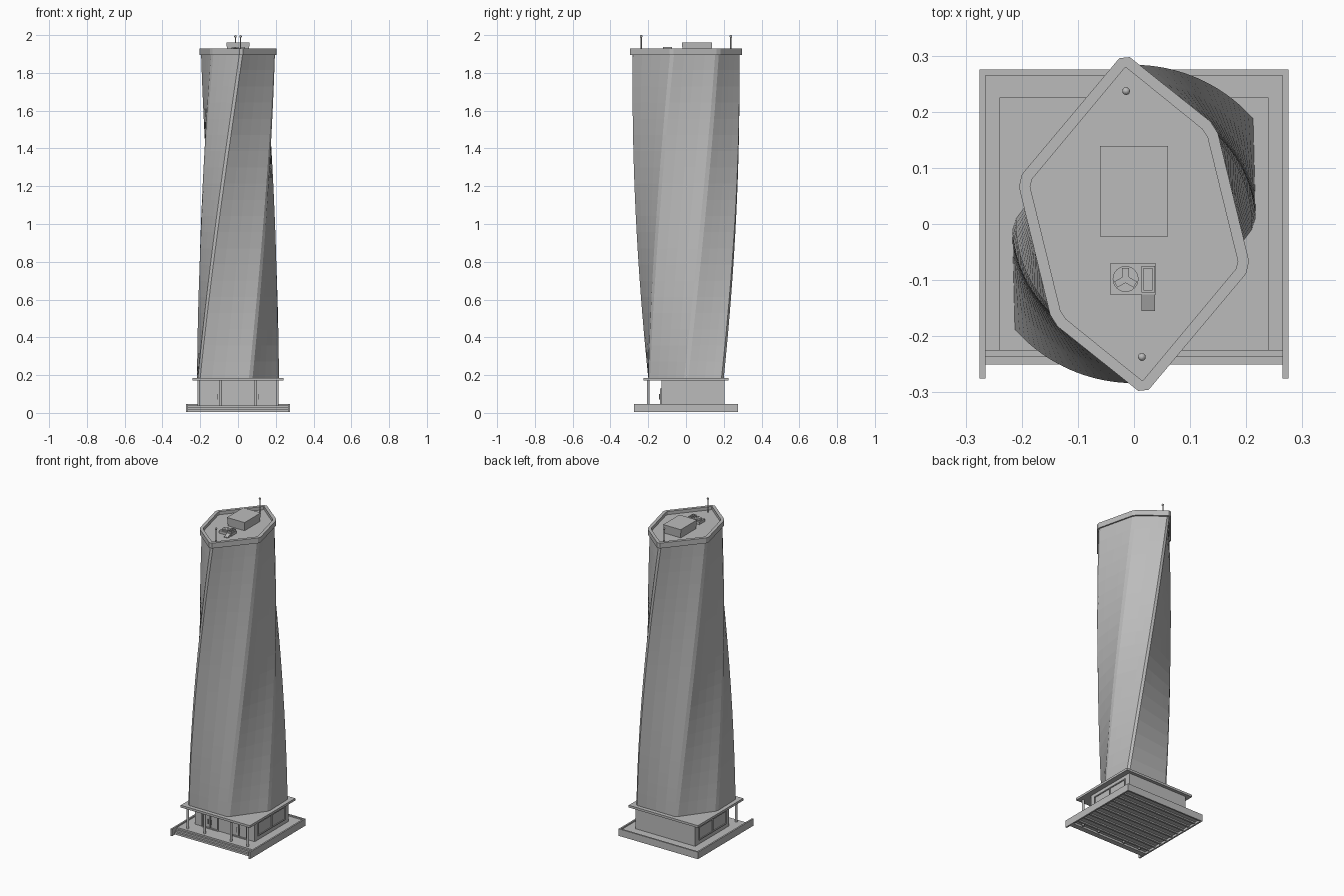
import bpy, bmesh, math
from mathutils import Vector, Matrix

old = bpy.data.objects.get("Cube")
if old:
    bpy.data.objects.remove(old, do_unlink=True)

grey = bpy.data.materials.new("concrete_grey")
grey.use_nodes = True
COLOUR = (0.5, 0.5, 0.5, 1)
grey.diffuse_color = COLOUR
grey.node_tree.nodes["Principled BSDF"].inputs["Base Color"].default_value = COLOUR


def finish(name, bm):
    bmesh.ops.recalc_face_normals(bm, faces=bm.faces)
    mesh = bpy.data.meshes.new(name)
    bm.to_mesh(mesh)
    bm.free()
    mesh.materials.append(grey)
    obj = bpy.data.objects.new(name, mesh)
    bpy.context.collection.objects.link(obj)
    return obj


def box(name, x, y, z, taper=1.0):
    """Box from (min, max) ranges; taper scales the lower face."""
    bm = bmesh.new()
    bmesh.ops.create_cube(bm, size=1)
    for v in bm.verts:
        s = taper if v.co.z < 0 else 1
        v.co = [(r[0] + r[1]) / 2 + c * (r[1] - r[0]) * k
                for r, c, k in zip((x, y, z), v.co, (s, s, 1))]
    return finish(name, bm)


def rod(name, x, y, z0, z1, r, sides=12):
    bm = bmesh.new()
    bmesh.ops.create_cone(bm, cap_ends=True, segments=sides, radius1=r, radius2=r,
                          depth=z1 - z0, matrix=Matrix.Translation((x, y, (z0 + z1) / 2)))
    return finish(name, bm)


def chamfer(points, d):
    out = []
    for i, p in enumerate(points):
        for q in (points[i - 1], points[(i + 1) % len(points)]):
            out.append(p + (q - p).normalized() * d)
    return out


def turned(points, angle, scale=1.0):
    return [Matrix.Rotation(angle, 2) @ p * scale for p in points]


# Plan: a rectangle with two opposite corners cut away
half = [Vector(p) for p in ((0.212, 0.2), (-0.07, 0.2), (-0.217, 0.0))]
plan = half + [-p for p in half]
TWIST = math.radians(50)
Z0, Z1 = 0.185, 1.9

# Twisted shaft, built as turned rings
LEVELS, COLUMNS = 20, 4
corners = chamfer(plan, 0.012)
outline = []
for i, p in enumerate(corners):
    q = corners[(i + 1) % len(corners)]
    n = COLUMNS if i % 2 else 1
    outline += [p.lerp(q, k / n) for k in range(n)]
bm = bmesh.new()
rings = []
for i in range(LEVELS + 1):
    t = i / LEVELS
    rings.append([bm.verts.new((p.x, p.y, Z0 + t * (Z1 - Z0)))
                  for p in turned(outline, TWIST * t)])
for a, b in zip(rings, rings[1:]):
    for j in range(len(a)):
        k = (j + 1) % len(a)
        bm.faces.new((a[j], a[k], b[k], b[j]))
bm.faces.new(rings[0])
bm.faces.new(rings[-1])
finish("twisted_shaft", bm)

# Roof slab with a raised parapet
bm = bmesh.new()
rim = chamfer(turned(plan, TWIST, 1.05), 0.013)
roof = bm.faces.new([bm.verts.new((p.x, p.y, 1.895)) for p in rim])
side = bmesh.ops.extrude_face_region(bm, geom=[roof])
top = [g for g in side["geom"] if isinstance(g, bmesh.types.BMFace)]
bmesh.ops.translate(bm, vec=(0, 0, 0.033), verts=top[0].verts)
bmesh.ops.inset_region(bm, faces=top, thickness=0.02)
well = bmesh.ops.extrude_discrete_faces(bm, faces=top)["faces"]
bmesh.ops.translate(bm, vec=(0, 0, -0.02), verts=well[0].verts)
finish("roof_parapet", bm)
ROOF = 1.907

# Rooftop plant room
box("plant_room", (-0.061, 0.061), (-0.022, 0.139), (ROOF, 1.962), 0.94)

# Cooling unit with fan, vent and duct
box("cooling_unit", (-0.043, 0.039), (-0.126, -0.07), (ROOF, 1.925))
rod("fan_ring", -0.015, -0.098, 1.925, 1.931, 0.023, 24)
for i in range(3):
    blade = box("fan_blade", (0.002, 0.02), (-0.006, 0.006), (0, 0.003))
    blade.matrix_world = (Matrix.Translation((-0.015, -0.098, 1.931))
                          @ Matrix.Rotation(math.radians(90 + 120 * i), 4, "Z"))
rod("fan_hub", -0.015, -0.098, 1.931, 1.936, 0.004)
for x in ((0.013, 0.017), (0.033, 0.037)):
    box("vent_side", x, (-0.122, -0.075), (1.925, 1.937))
for y in ((-0.122, -0.118), (-0.079, -0.075)):
    box("vent_end", (0.013, 0.037), y, (1.925, 1.937))
duct = box("exhaust_duct", (0.013, 0.037), (-0.155, -0.122), (ROOF, 1.925))
for v in duct.data.vertices:
    if v.co.y < -0.14 and v.co.z > 1.92:
        v.co.z -= 0.012

# Antennas
for s in (1, -1):
    rod("antenna_mast", -0.014 * s, 0.237 * s, ROOF, 1.99, 0.003, 8)
    bm = bmesh.new()
    bmesh.ops.create_uvsphere(bm, u_segments=12, v_segments=8, radius=0.007,
                              matrix=Matrix.Translation((-0.014 * s, 0.237 * s, 1.993)))
    finish("antenna_tip", bm)

# Lobby, its canopy slab and front columns
box("canopy_slab", (-0.24, 0.24), (-0.225, 0.225), (0.172, 0.186))
box("lobby", (-0.207, 0.207), (-0.13, 0.205), (0.03, 0.172))
for x in (-0.208, -0.092, 0.092, 0.208):
    rod("front_column", x, -0.2, 0.005, 0.172, 0.007)


def frame(name, a, z, place, t=0.006):
    """Rectangular frame with a middle bar; place maps a span to (x, y)."""
    mid = (a[0] + a[1]) / 2
    for u in (a[0], mid - t / 2, a[1] - t):
        box(name + "_post", *place(u, u + t), z)
    for w in (z[0], z[1] - t):
        box(name + "_rail", *place(*a), (w, w + t))


for s in (1, -1):
    # Double doors and their handles
    frame("door_frame", (s * 0.1 - 0.057, s * 0.1 + 0.057), (0.04, 0.13),
          lambda u, v: ((u, v), (-0.137, -0.13)))
    for d in (-0.01, 0.01):
        rod("door_handle", s * 0.1 + d, -0.14, 0.07, 0.1, 0.002, 8)
    # Side windows
    wall = (0.207, 0.212) if s > 0 else (-0.212, -0.207)
    frame("side_window", (-0.1, 0.17), (0.065, 0.15), lambda u, v: (wall, (u, v)))

# Base: deck, curbs and front steps
box("deck", (-0.266, 0.266), (-0.225, 0.266), (0.018, 0.04))
box("rear_curb", (-0.275, 0.275), (0.265, 0.275), (0.004, 0.048))
for x in ((-0.275, -0.265), (0.265, 0.275)):
    box("side_curb", x, (-0.275, 0.275), (0.004, 0.048))
for i, y in enumerate((-0.237, -0.25)):
    box("front_step", (-0.266, 0.266), (y, y + 0.02), (0.006, 0.03 - 0.011 * i))

# Ribs beneath the deck
for i in range(9):
    y = -0.19 + 0.05 * i
    box("deck_rib", (-0.266, 0.266), (y, y + 0.012), (0.01, 0.02))
